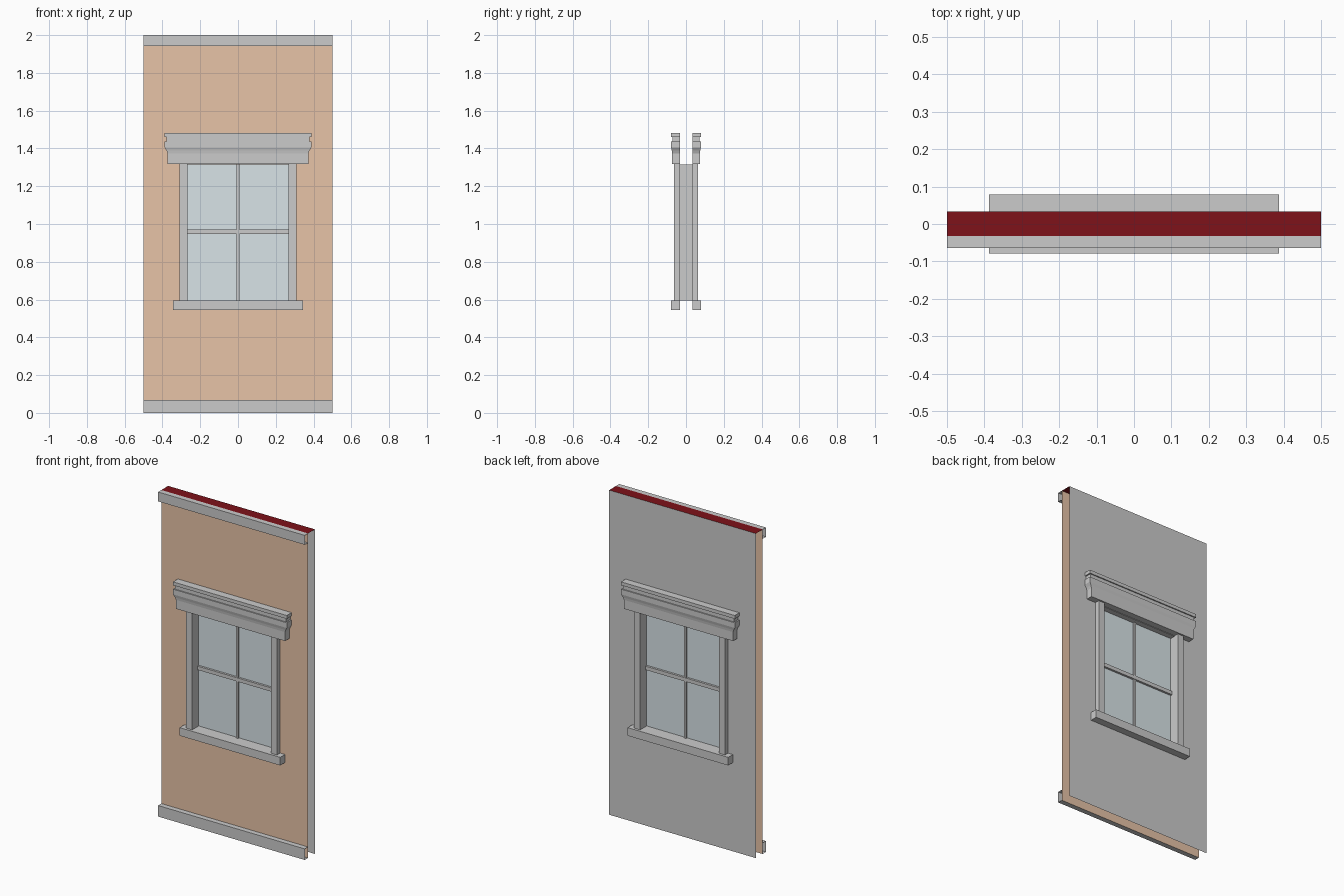
import bpy, bmesh
from mathutils import Vector

if "Cube" in bpy.data.objects:
    bpy.data.objects.remove(bpy.data.objects["Cube"])

YF, YB = -0.032, 0.034          # wall front and back planes
OX, OZ0, OZ1 = 0.268, 0.596, 1.315   # window opening


def material(name, rgb):
    m = bpy.data.materials.new(name)
    m.diffuse_color = (*rgb, 1)
    m.use_nodes = True
    m.node_tree.nodes["Principled BSDF"].inputs["Base Color"].default_value = m.diffuse_color
    return m


TAN = material("tan_plaster", (0.80, 0.55, 0.39))
RED = material("dark_red", (0.21, 0.006, 0.01))
GLASS = material("pale_glass", (0.69, 0.77, 0.80))


def finish(bm, name, mat=None):
    me = bpy.data.meshes.new(name)
    bm.to_mesh(me)
    bm.free()
    ob = bpy.data.objects.new(name, me)
    bpy.context.collection.objects.link(ob)
    if mat:
        me.materials.append(mat)
    return ob


def open_faces(bm, dirs):
    """Outward normals, then drop faces pointing along any given direction."""
    bmesh.ops.recalc_face_normals(bm, faces=bm.faces[:])
    gone = [f for f in bm.faces if any(f.normal.dot(Vector(d)) > 0.99 for d in dirs)]
    bmesh.ops.delete(bm, geom=gone, context='FACES')


def box(name, x, y, z, skip=(), mat=None):
    bm = bmesh.new()
    bmesh.ops.create_cube(bm, size=1)
    for v in bm.verts:
        v.co = [(a + b) / 2 + c * abs(b - a) for (a, b), c in zip((x, y, z), v.co)]
    open_faces(bm, skip)
    return finish(bm, name, mat)


def wall_face(name, y, flip, mat=None):
    """Flat wall sheet with a rectangular window hole."""
    bm = bmesh.new()

    def ring(hx, z0, z1):
        return [bm.verts.new(p) for p in
                ((-hx, y, z0), (hx, y, z0), (hx, y, z1), (-hx, y, z1))]
    o, i = ring(0.5, 0, 2), ring(OX, OZ0, OZ1)
    for a in range(4):
        b = (a + 1) % 4
        f = bm.faces.new((o[a], o[b], i[b], i[a]))
        if flip:
            f.normal_flip()
    return finish(bm, name, mat)


def header(name, wall_y, s):
    """Window hood: profile of (half width, depth, height) rings."""
    profile = [(0.372, 0.073, 1.318), (0.372, 0.073, 1.373), (0.378, 0.075, 1.388),
               (0.388, 0.079, 1.405), (0.388, 0.079, 1.437), (0.379, 0.072, 1.437),
               (0.379, 0.072, 1.461), (0.388, 0.079, 1.461), (0.388, 0.079, 1.482)]
    bm = bmesh.new()
    rings = [[bm.verts.new(p) for p in
              ((-hx, wall_y, z), (-hx, s * d, z), (hx, s * d, z), (hx, wall_y, z))]
             for hx, d, z in profile]
    for r, q in zip(rings, rings[1:]):
        for a in range(4):
            b = (a + 1) % 4
            bm.faces.new((r[a], r[b], q[b], q[a]))
    bm.faces.new(rings[0])
    bm.faces.new(rings[-1])
    open_faces(bm, [(0, -s, 0)])
    return finish(bm, name)


# Wall sheets (open ends and bottom) with a red cap on top
wall_face("wall_front", YF, False, TAN)
wall_face("wall_back", YB, True)
bm = bmesh.new()
bm.faces.new([bm.verts.new(p) for p in
              ((-0.5, YF, 2), (0.5, YF, 2), (0.5, YB, 2), (-0.5, YB, 2))])
finish(bm, "wall_top", RED)

# Horizontal trim bands on the front, open at both ends
for name, z in (("baseboard", (0, 0.068)), ("top_trim", (1.942, 2))):
    box(name, (-0.5, 0.5), (-0.064, YF), z, [(1, 0, 0), (-1, 0, 0), (0, 1, 0)])

# Opening lining: inward facing tube through the wall
reveal = box("window_reveal", (-OX, OX), (YF, YB), (OZ0, OZ1), [(0, 1, 0), (0, -1, 0)])
reveal.data.flip_normals()

# Casings, sill and hood on both sides of the wall
for side, wy, s in (("front", YF, -1), ("back", YB, 1)):
    inner = (0, -s, 0)
    for lr, k in (("left", -1), ("right", 1)):
        box(f"{side}_casing_{lr}", sorted((k * OX, k * 0.31)), sorted((wy, s * 0.063)),
            (OZ0, 1.318), [inner, (0, 0, 1), (0, 0, -1)])
    box(f"{side}_sill", (-0.343, 0.343), sorted((wy, s * 0.079)), (0.546, OZ0), [inner])
    header(f"{side}_header", wy, s)

# Glass pane and glazing bars
bm = bmesh.new()
bm.faces.new([bm.verts.new(p) for p in
              ((-OX, 0, OZ0), (OX, 0, OZ0), (OX, 0, OZ1), (-OX, 0, OZ1))])
finish(bm, "glass", GLASS)
box("vertical_bar", (-0.008, 0.008), (-0.01, 0.01), (OZ0, OZ1))
box("horizontal_bar", (-OX, OX), (-0.013, 0.013), (0.947, 0.97))
